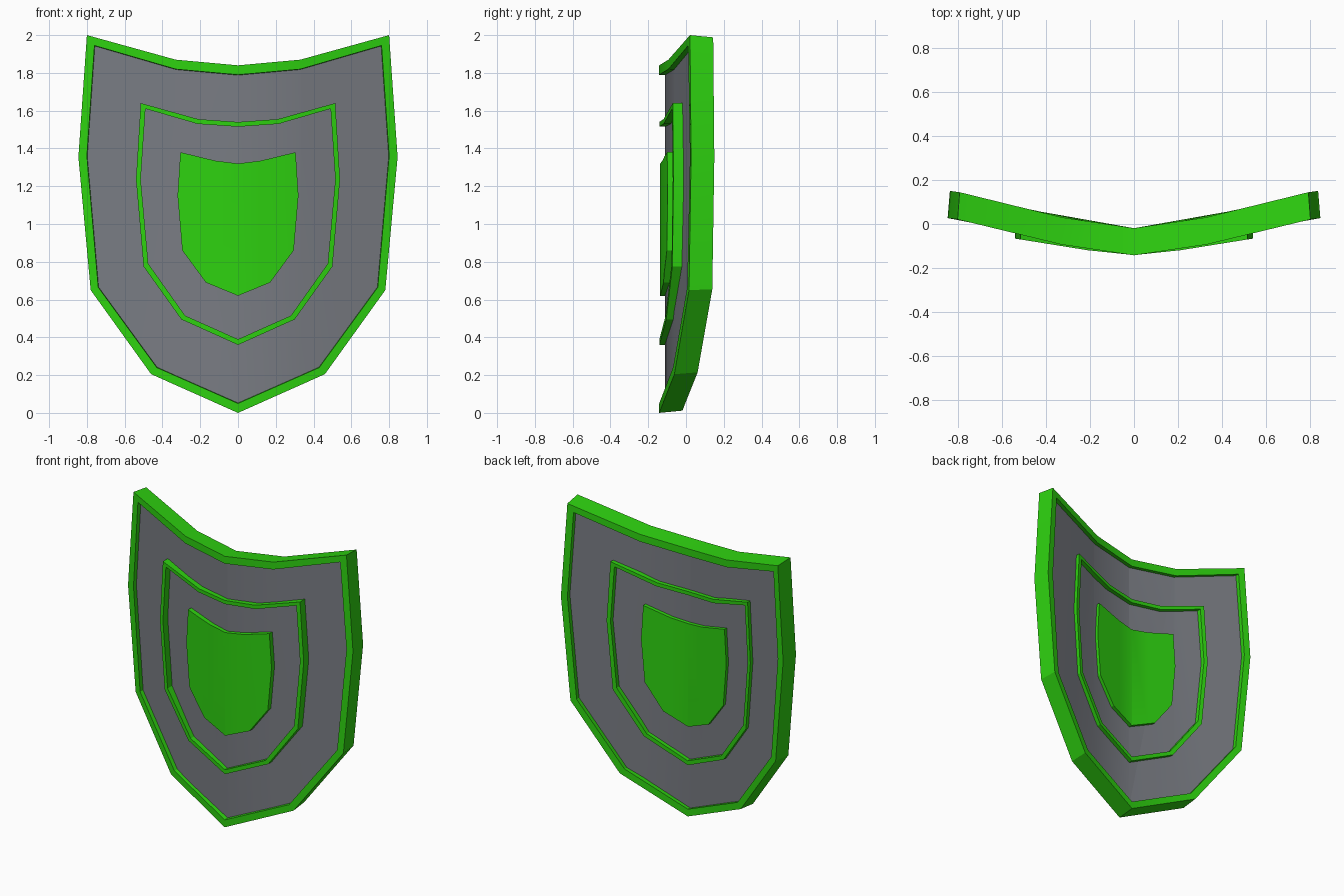
import bpy, bmesh, math

if "Cube" in bpy.data.objects:
    bpy.data.objects.remove(bpy.data.objects["Cube"])


def material(name, rgb):
    m = bpy.data.materials.new(name)
    m.diffuse_color = (*rgb, 1)
    m.use_nodes = True
    m.node_tree.nodes["Principled BSDF"].inputs["Base Color"].default_value = m.diffuse_color
    return m


GREEN = material("bright green", (0.027, 0.64, 0.005))
GRAY = material("steel gray", (0.19, 0.2, 0.225))

# half outlines (x, z), from top centre round to bottom tip
RIM_OUT = [(0, 1.84), (.33, 1.87), (.80, 2.0), (.845, 1.355), (.78, .65), (.46, .205), (0, 0)]
RIM_IN = [(0, 1.79), (.33, 1.82), (.76, 1.945), (.80, 1.36), (.74, .665), (.43, .24), (0, .05)]
RING_OUT = [(0, 1.54), (.21, 1.555), (.515, 1.64), (.54, 1.235), (.50, .775), (.30, .495), (0, .36)]
RING_IN = [(0, 1.515), (.215, 1.53), (.49, 1.61), (.515, 1.235), (.475, .79), (.28, .515), (0, .39)]
EMBLEM = [(0, 1.32), (.12, 1.335), (.305, 1.38), (.32, 1.15), (.295, .86), (.17, .69), (0, .62)]


def curve(points):
    """Piecewise linear depth y as a function of |x|."""
    def f(x):
        x = abs(x)
        for (x0, y0), (x1, y1) in zip(points, points[1:]):
            if x <= x1:
                break
        return y0 + (y1 - y0) * (x - x0) / (x1 - x0)
    return f


rim_front = curve([(0, -.142), (.33, -.093), (.80, .021), (.845, .027)])
detail_front = curve([(0, -.141), (.21, -.119), (.54, -.066)])


def shift(f, d):
    return lambda x: f(x) + d


def mirrored(half):
    return half + [(-x, z) for x, z in reversed(half[1:-1])]


def finish(bm, name, mat):
    bmesh.ops.recalc_face_normals(bm, faces=bm.faces)
    me = bpy.data.meshes.new(name)
    bm.to_mesh(me)
    bm.free()
    ob = bpy.data.objects.new(name, me)
    bpy.context.collection.objects.link(ob)
    me.materials.append(mat)
    bpy.ops.object.select_all(action='DESELECT')
    ob.select_set(True)
    bpy.context.view_layer.objects.active = ob
    bpy.ops.object.shade_smooth_by_angle(angle=math.radians(25))


def frame(name, outer, inner, front, back, taper, mat):
    """Closed band between two outlines, with a front and a back face."""
    bm = bmesh.new()
    loops = []
    for half, y, s in ((outer, front, 0), (outer, back, taper),
                       (inner, back, taper), (inner, front, 0)):
        loops.append([bm.verts.new((x * (1 - s), y(x), z + (1 - z) * s))
                      for x, z in mirrored(half)])
    n = len(loops[0])
    for k in range(4):
        a, b = loops[k], loops[(k + 1) % 4]
        for i in range(n):
            j = (i + 1) % n
            bm.faces.new((a[i], a[j], b[j], b[i]))
    finish(bm, name, mat)


def plate(name, half, cuts, front, back, mat):
    """Outline filled, cut into columns, thickened and bent."""
    bm = bmesh.new()
    bm.faces.new([bm.verts.new((x, 0, z)) for x, z in mirrored(half)])
    for c in cuts:
        bmesh.ops.bisect_plane(bm, geom=bm.verts[:] + bm.edges[:] + bm.faces[:],
                               plane_co=(c, 0, 0), plane_no=(1, 0, 0))
    new = bmesh.ops.extrude_face_region(bm, geom=bm.faces[:], use_keep_orig=True)
    rear = {v for v in new["geom"] if isinstance(v, bmesh.types.BMVert)}
    for v in bm.verts:
        v.co.y = (back if v in rear else front)(v.co.x)
    finish(bm, name, mat)


# gray shield body, edge tucked slightly into the rim
body = [(x * 1.015, .9 + (z - .9) * 1.01) for x, z in RIM_IN]
plate("shield_body", body, (-.55, -.33, 0, .33, .55),
      shift(rim_front, .03), shift(rim_front, .095), GRAY)

# outer rim
frame("outer_rim", RIM_OUT, RIM_IN, rim_front, shift(rim_front, .123), .012, GREEN)

# inner ring and centre emblem, raised on both sides
frame("inner_ring", RING_OUT, RING_IN, detail_front, shift(rim_front, .123), 0, GREEN)
plate("centre_emblem", EMBLEM, (-.21, -.12, 0, .12, .21),
      shift(detail_front, .004), shift(rim_front, .12), GREEN)
